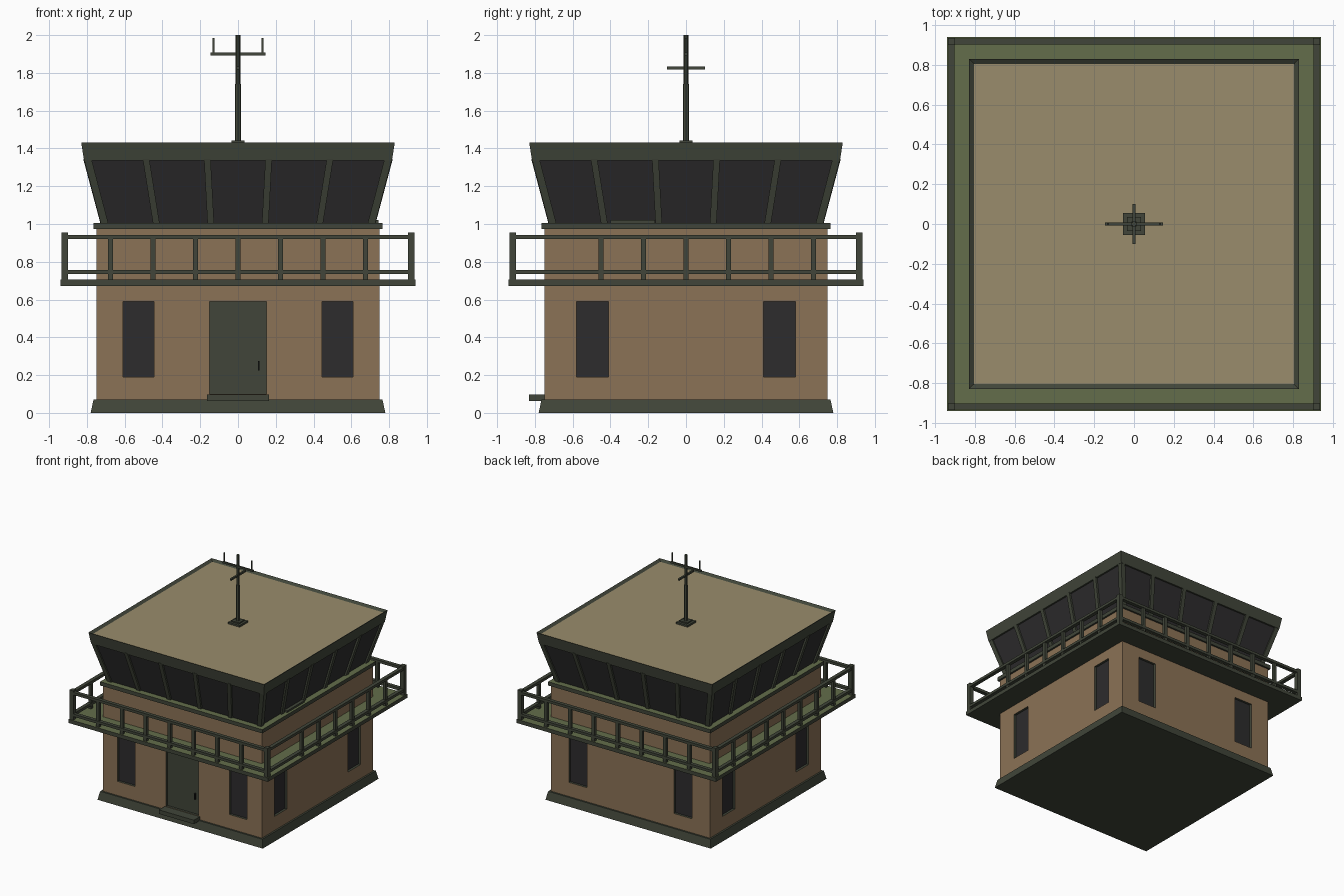
import bpy, bmesh
from math import pi
from mathutils import Matrix, Vector

if "Cube" in bpy.data.objects:
    bpy.data.objects.remove(bpy.data.objects["Cube"])


def material(name, rgb):
    m = bpy.data.materials.new(name)
    m.use_nodes = True
    m.diffuse_color = (*rgb, 1)
    m.node_tree.nodes["Principled BSDF"].inputs["Base Color"].default_value = (*rgb, 1)
    return m


WALL = material("tan wall", (0.26, 0.17, 0.093))
TRIM = material("dark green trim", (0.052, 0.06, 0.041))
DECK = material("olive deck", (0.125, 0.155, 0.07))
ROOF = material("sand roof", (0.32, 0.265, 0.15))
GLASS = material("dark glass", (0.026, 0.025, 0.026))
BLACK = material("black handle", (0.01, 0.011, 0.01))


def finish(name, bm, *mats):
    bmesh.ops.recalc_face_normals(bm, faces=bm.faces)
    me = bpy.data.meshes.new(name)
    bm.to_mesh(me)
    bm.free()
    for m in mats:
        me.materials.append(m)
    ob = bpy.data.objects.new(name, me)
    bpy.context.collection.objects.link(ob)
    return ob


def add_box(bm, lo, hi):
    lo, hi = Vector(lo), Vector(hi)
    mat = Matrix.Translation((lo + hi) / 2) @ Matrix.Diagonal((*(hi - lo), 1))
    return bmesh.ops.create_cube(bm, size=1, matrix=mat)["verts"]


def box(name, lo, hi, *mats):
    bm = bmesh.new()
    add_box(bm, lo, hi)
    return finish(name, bm, *mats)


def add_frustum(bm, z0, h0, z1, h1):
    for v in add_box(bm, (-1, -1, z0), (1, 1, z1)):
        h = h0 if v.co.z < (z0 + z1) / 2 else h1
        v.co.x *= h
        v.co.y *= h


def frustum(name, z0, h0, z1, h1, mat, top=None):
    bm = bmesh.new()
    add_frustum(bm, z0, h0, z1, h1)
    if top:
        bm.normal_update()
        for f in bm.faces:
            f.material_index = int(f.normal.z > 0.9)
    return finish(name, bm, mat, top or mat)


def turn(bm, verts, side):
    bmesh.ops.rotate(bm, verts=verts, cent=(0, 0, 0), matrix=Matrix.Rotation(side * pi / 2, 3, "Z"))


# Plinth and walls with recessed windows and doorway
frustum("plinth", 0, 0.78, 0.07, 0.765, TRIM)

bm = bmesh.new()
add_box(bm, (-0.75, -0.75, 0.05), (0.75, 0.75, 0.98))
cuts = [(2, z) for z in (0.1, 0.19, 0.59)]
cuts += [(a, s * p) for a in (0, 1) for s in (-1, 1) for p in (0.41, 0.58)]
cuts += [(0, s * p) for s in (-1, 1) for p in (0.152, 0.445, 0.61)]
for axis, pos in cuts:
    n = Vector((0, 0, 0))
    n[axis] = 1
    bmesh.ops.bisect_plane(bm, geom=bm.verts[:] + bm.edges[:] + bm.faces[:],
                           plane_co=n * pos, plane_no=n)
bm.normal_update()


def opening(f):
    c, n = f.calc_center_median(), f.normal
    if abs(n.z) > 0.5 or not 0.1 < c.z < 0.59:
        return None
    if n.y < -0.5:
        if abs(c.x) < 0.152:
            return "door"
        return "window" if 0.445 < abs(c.x) < 0.61 and c.z > 0.19 else None
    u = abs(c.x) if abs(n.y) > 0.5 else abs(c.y)
    return "window" if 0.41 < u < 0.58 and c.z > 0.19 else None


picked = {f: opening(f) for f in bm.faces}
groups = {}
for f, kind in picked.items():
    if kind:
        c, n = f.calc_center_median(), f.normal
        u = c.x if abs(n.y) > 0.5 else c.y
        key = (kind, round(n.x), round(n.y), u > 0 if kind == "window" else 0)
        groups.setdefault(key, []).append(f)
for (kind, nx, ny, _), faces in groups.items():
    old = set(bm.faces)
    new = bmesh.ops.extrude_face_region(bm, geom=faces)["geom"]
    bmesh.ops.translate(bm, verts=[g for g in new if isinstance(g, bmesh.types.BMVert)],
                        vec=(-0.02 * nx, -0.02 * ny, 0))
    panes = {g for g in new if isinstance(g, bmesh.types.BMFace)}
    bmesh.ops.delete(bm, geom=[f for f in faces if f.is_valid], context="FACES_ONLY")
    for f in bm.faces:
        if f in panes:
            f.material_index = 2 if kind == "window" else 1
        elif f not in old:
            f.material_index = 1
finish("walls", bm, WALL, TRIM, GLASS)

# Entrance
box("door_step", (-0.165, -0.83, 0.063), (0.165, -0.74, 0.097), TRIM)
box("door_handle", (0.105, -0.745, 0.225), (0.115, -0.725, 0.275), BLACK)

# Balcony deck and railing
frustum("balcony_deck", 0.673, 0.94, 0.705, 0.94, TRIM, DECK)
bm = bmesh.new()
for side in range(4):
    parts = add_box(bm, (-0.935, -0.935, 0.7), (-0.9, -0.9, 0.955))
    for z in (0.735, 0.92):
        parts += add_box(bm, (-0.905, -0.933, z), (0.905, -0.902, z + 0.022))
    for i in range(-3, 4):
        if side == 1 and i == -3:
            continue
        x = i * 0.225
        parts += add_box(bm, (x - 0.014, -0.93, 0.7), (x + 0.014, -0.905, 0.922))
    turn(bm, parts, side)
finish("balcony_railing", bm, TRIM)

# Control cab: ledge, sloped glazing and mullions
frustum("cab_ledge", 0.973, 0.765, 1.005, 0.765, TRIM, DECK)
frustum("cab_glass", 1.0, 0.712, 1.35, 0.805, GLASS)
bm = bmesh.new()
for side in range(4):
    for t in (-0.98, -0.6, -0.2, 0.2, 0.6):
        corner = t < -0.9
        w = 0.04 if corner else 0.035
        verts = bmesh.ops.create_cube(bm, size=1)["verts"]
        for v in verts:
            k = v.co.z + 0.5
            h = 0.72 + 0.092 * k
            depth = 0.98 * h if corner else h - 0.005
            v.co = (t * h + v.co.x * w, -depth + v.co.y * (w if corner else 0.025), 1.0 + 0.345 * k)
        turn(bm, verts, side)
finish("cab_mullions", bm, TRIM)
box("cab_door_sill", (0.7, -0.4, 1.0), (0.745, -0.165, 1.02), TRIM)

# Roof with raised rim
bm = bmesh.new()
add_frustum(bm, 1.335, 0.815, 1.432, 0.83)
bm.normal_update()
top = max(bm.faces, key=lambda f: f.calc_center_median().z)
bmesh.ops.inset_region(bm, faces=[top], thickness=0.035)
bmesh.ops.translate(bm, verts=top.verts[:], vec=(0, 0, -0.015))
top.material_index = 1
finish("roof", bm, TRIM, ROOF)

# Antenna mast
box("mast_base", (-0.055, -0.055, 1.41), (0.055, 0.055, 1.432), TRIM)
box("mast_foot", (-0.035, -0.035, 1.43), (0.035, 0.035, 1.442), TRIM)
bm = bmesh.new()
for r, z0, z1 in ((0.017, 1.43, 1.74), (0.013, 1.74, 2.0)):
    bmesh.ops.create_cone(bm, cap_ends=True, segments=8, radius1=r, radius2=r, depth=z1 - z0,
                          matrix=Matrix.Translation((0, 0, (z0 + z1) / 2)))
finish("mast", bm, TRIM)
bm = bmesh.new()
add_box(bm, (-0.145, -0.007, 1.893), (0.145, 0.007, 1.907))
add_box(bm, (-0.007, -0.1, 1.818), (0.007, 0.1, 1.833))
for x in (-0.13, 0.13):
    add_box(bm, (x - 0.005, -0.005, 1.9), (x + 0.005, 0.005, 1.985))
finish("antenna_arms", bm, TRIM)
